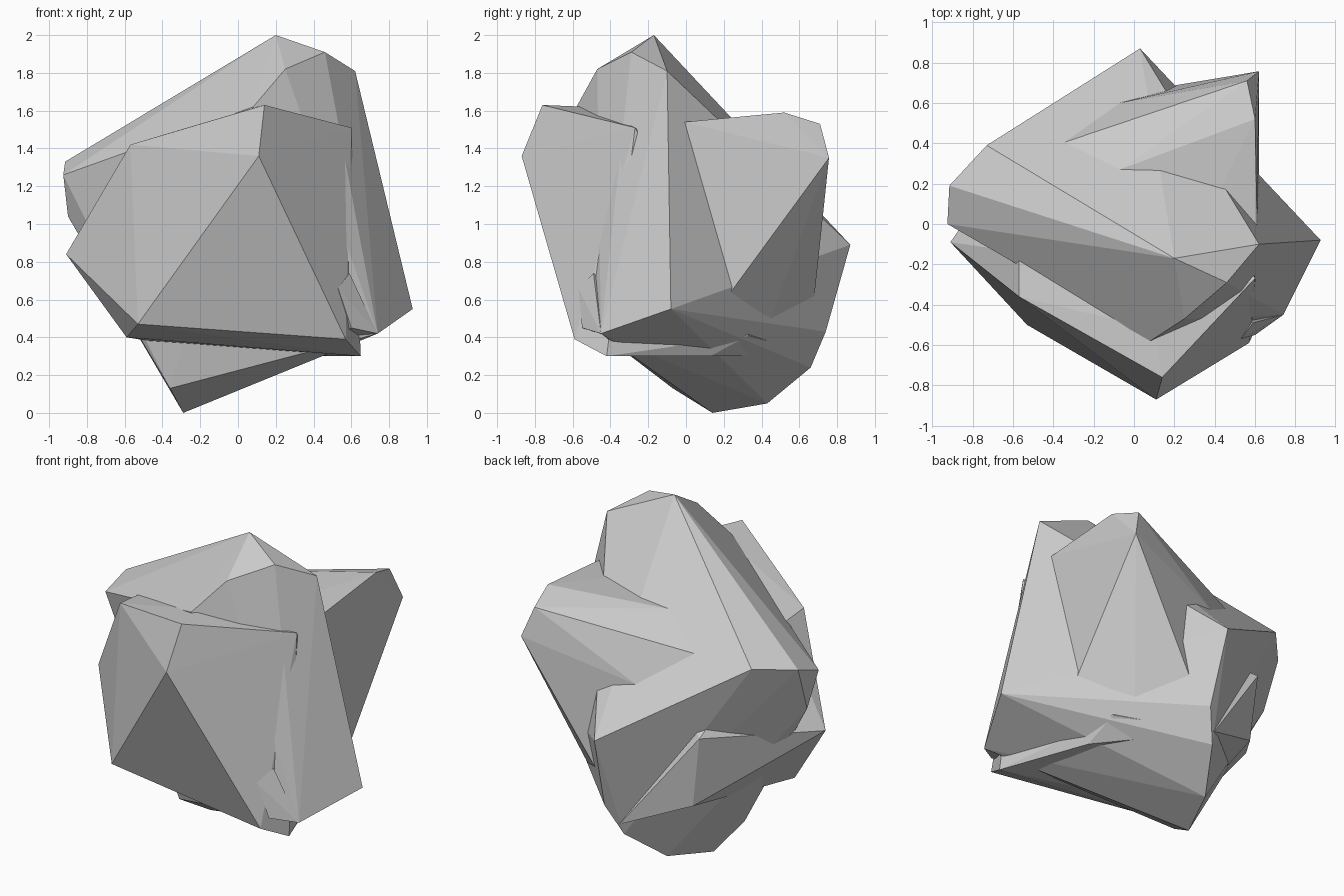
import bpy, bmesh


def chunk(name, points):
    """Convex faceted stone block wrapped around a few corner points."""
    bm = bmesh.new()
    for p in points:
        bm.verts.new(p)
    bmesh.ops.convex_hull(bm, input=bm.verts)
    loose = [v for v in bm.verts if not v.link_faces]
    bmesh.ops.delete(bm, geom=loose, context='VERTS')
    bmesh.ops.recalc_face_normals(bm, faces=bm.faces)
    mesh = bpy.data.meshes.new(name)
    bm.to_mesh(mesh)
    bm.free()
    obj = bpy.data.objects.new(name, mesh)
    bpy.context.collection.objects.link(obj)
    return obj


# Main body: peak, left shoulder, right toe, back corner, underside
rock = chunk("rock", [
    (.20, -.17, 2.0), (.46, -.29, 1.91), (.62, -.10, 1.81),
    (.25, -.47, 1.82), (.08, -.58, 1.62),
    (-.73, .39, 1.36), (-.915, .19, 1.33), (-.925, 0, 1.26), (-.90, .08, 1.04),
    (.925, -.08, .55), (.74, -.45, .42),
    (.03, .87, .89), (.05, .74, .43), (-.03, .66, .24),
    (-.17, .43, .05), (-.29, .14, 0), (-.36, -.07, .13)])

# Front slab, running through to the back left
front = chunk("front_slab", [
    (.14, -.76, 1.63), (.11, -.87, 1.36), (-.57, -.36, 1.42), (.60, -.27, 1.51),
    (-.57, -.14, 1.40), (.10, -.52, 1.62),
    (-.91, -.09, .84), (-.53, -.50, .47), (-.59, -.24, .40),
    (.57, -.59, .39), (.65, -.42, .30), (.45, .13, .30), (.43, .33, .41),
    (-.47, .54, .91), (-.42, .53, .47), (-.02, .69, .31)])

# Back right wedge
back = chunk("back_wedge", [
    (.56, .71, 1.53), (.62, .757, 1.35), (.60, .52, 1.59), (.61, -.01, 1.54),
    (.42, .16, 1.55), (-.36, .40, 1.36), (-.07, .27, 1.52), (-.07, .60, 1.17),
    (.62, .23, .63), (.37, .45, .50), (.16, .68, .62)])

# Small spur at the lower right front
spur = chunk("spur", [
    (.53, -.57, .66), (.59, -.49, .74), (.74, -.45, .42), (.60, -.55, .45),
    (.45, -.30, .60), (.50, -.40, .40)])

# Fuse everything into one stone
bpy.context.view_layer.objects.active = rock
for part in (front, back, spur):
    mod = rock.modifiers.new(part.name, 'BOOLEAN')
    mod.operation = 'UNION'
    mod.solver = 'EXACT'
    mod.object = part
    bpy.ops.object.modifier_apply(modifier=mod.name)
    bpy.data.objects.remove(part)
